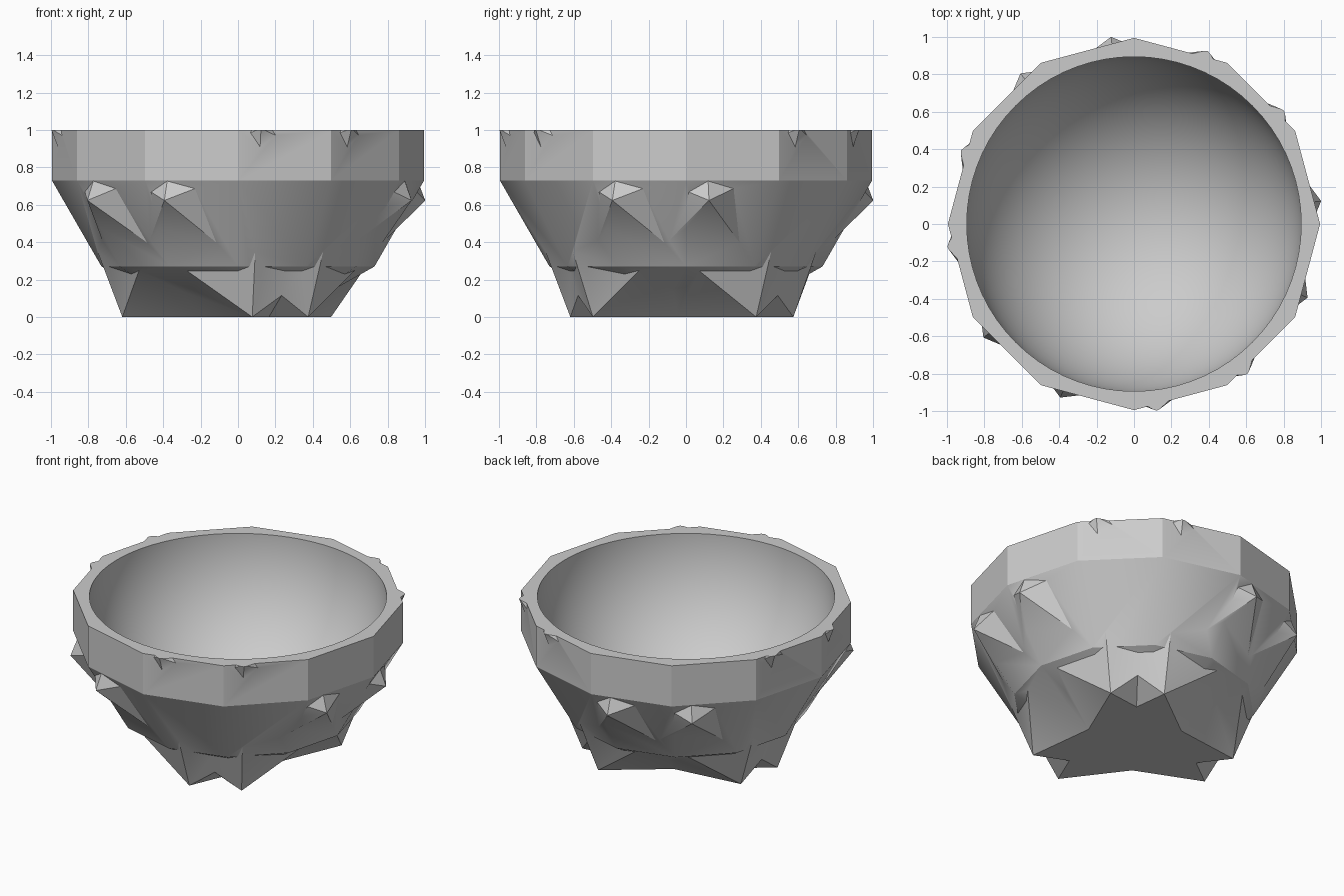
import bpy, bmesh
from math import radians, cos, sin
from mathutils import Vector

if "Cube" in bpy.data.objects:
    bpy.data.objects.remove(bpy.data.objects["Cube"])

STAR_R = 1.0268          # corner radius of the two icosahedra
SIDES = 12               # sides of the faceted shell

grey = bpy.data.materials.new("stone_grey")
grey.use_nodes = True
colour = (0.6, 0.6, 0.6, 1)
grey.diffuse_color = colour
grey.node_tree.nodes["Principled BSDF"].inputs["Base Color"].default_value = colour


def polar(r, angle, z):
    a = radians(angle)
    return Vector((r * cos(a), r * sin(a), z))


def finish(name, bm):
    bmesh.ops.recalc_face_normals(bm, faces=bm.faces[:])
    mesh = bpy.data.meshes.new(name)
    bm.to_mesh(mesh)
    bm.free()
    mesh.materials.append(grey)
    obj = bpy.data.objects.new(name, mesh)
    bpy.context.collection.objects.link(obj)
    return obj


def shell():
    """Closed twelve-sided body, later trimmed at the rim."""
    bm = bmesh.new()
    profile = [(0.27, 0.01), (0.73, 0.27), (0.995, 0.73), (0.995, 1.2)]
    rings = [[bm.verts.new(polar(r, 360 / SIDES * i, z)) for i in range(SIDES)]
             for r, z in profile]
    for low, high in zip(rings, rings[1:]):
        for i in range(SIDES):
            j = (i + 1) % SIDES
            bm.faces.new((low[i], low[j], high[j], high[i]))
    bm.faces.new(rings[0][::-1])
    bm.faces.new(rings[-1])
    return finish("bowl", bm)


def icosahedron(name, turn):
    """Icosahedron resting on one face."""
    bm = bmesh.new()
    for r, h, shift in [(0.607, 0, 0), (0.982, 0.607, 60),
                        (0.982, 0.982, 0), (0.607, 1.589, 60)]:
        for k in range(3):
            bm.verts.new(polar(r * STAR_R, turn + shift + 120 * k, h * STAR_R))
    bmesh.ops.convex_hull(bm, input=bm.verts[:])
    return finish(name, bm)


def combine(target, other, operation):
    mod = target.modifiers.new(operation.lower(), 'BOOLEAN')
    mod.operation = operation
    mod.solver = 'EXACT'
    mod.object = other
    bpy.context.view_layer.objects.active = target
    bpy.ops.object.modifier_apply(modifier=mod.name)
    bpy.data.objects.remove(other)


# Outer body: shell joined with two icosahedra turned against each other
bowl = shell()
for turn in (37, 67):
    combine(bowl, icosahedron("star_body", turn), 'UNION')

# Flat rim
bm = bmesh.new()
bmesh.ops.create_cube(bm, size=3)
bmesh.ops.translate(bm, vec=(0, 0, 2.5), verts=bm.verts[:])
combine(bowl, finish("rim_cutter", bm), 'DIFFERENCE')

# Round hollow
bm = bmesh.new()
bmesh.ops.create_uvsphere(bm, u_segments=72, v_segments=37, radius=0.895)
bmesh.ops.translate(bm, vec=(0, 0, 1), verts=bm.verts[:])
combine(bowl, finish("hollow_cutter", bm), 'DIFFERENCE')

# Smooth hollow, crisp facets
bpy.ops.object.select_all(action='DESELECT')
bowl.select_set(True)
bpy.context.view_layer.objects.active = bowl
bpy.ops.object.shade_smooth_by_angle(angle=radians(28))
